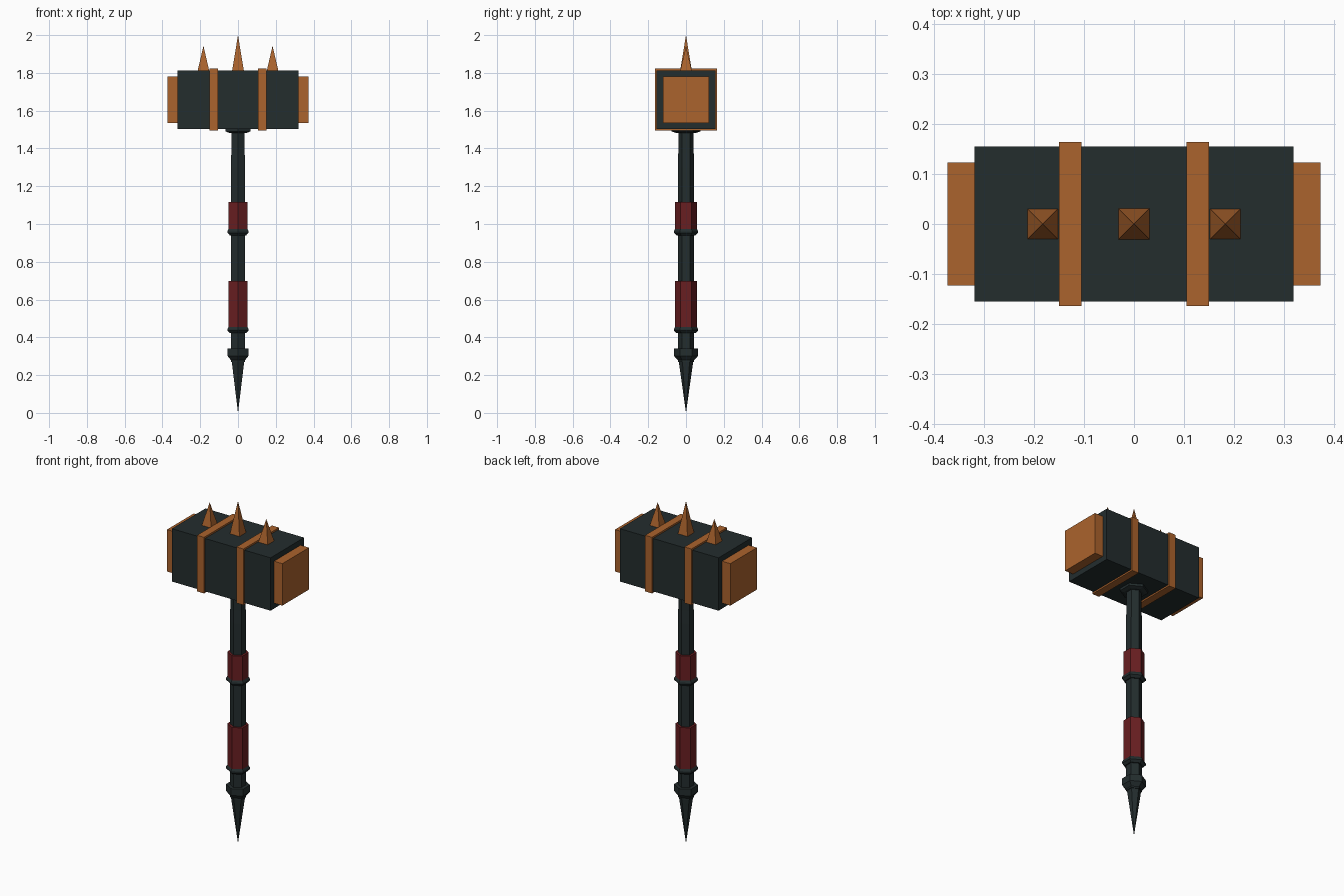
import bpy, bmesh, math

if "Cube" in bpy.data.objects:
    bpy.data.objects.remove(bpy.data.objects["Cube"])


def material(name, rgb):
    m = bpy.data.materials.new(name)
    m.diffuse_color = (*rgb, 1)
    m.use_nodes = True
    m.node_tree.nodes["Principled BSDF"].inputs["Base Color"].default_value = m.diffuse_color
    return m


IRON = material("dark iron", (0.017, 0.026, 0.027))
COPPER = material("copper", (0.41, 0.125, 0.026))
LEATHER = material("red leather", (0.14, 0.013, 0.015))


def finish(name, bm, mat):
    bmesh.ops.recalc_face_normals(bm, faces=bm.faces)
    mesh = bpy.data.meshes.new(name)
    bm.to_mesh(mesh)
    bm.free()
    mesh.materials.append(mat)
    ob = bpy.data.objects.new(name, mesh)
    bpy.context.collection.objects.link(ob)
    return ob


def box(name, x, y, z, mat):
    """Box from (min, max) spans."""
    bm = bmesh.new()
    bmesh.ops.create_cube(bm, size=1)
    for v in bm.verts:
        v.co = [s[0] if c < 0 else s[1] for c, s in zip(v.co, (x, y, z))]
    return finish(name, bm, mat)


def hex_turn(name, profile, mat):
    """Six-sided solid from (radius, z) rings, with corners on +-y."""
    bm = bmesh.new()
    rings = []
    for r, z in profile:
        if r == 0:
            rings.append([bm.verts.new((0, 0, z))] * 6)
        else:
            angles = [math.radians(30 + 60 * i) for i in range(6)]
            rings.append([bm.verts.new((r * math.cos(a), r * math.sin(a), z)) for a in angles])
    for lo, hi in zip(rings, rings[1:]):
        for i in range(6):
            j = (i + 1) % 6
            bm.faces.new(list(dict.fromkeys((lo[i], lo[j], hi[j], hi[i]))))
    for ring, (r, z) in ((rings[0], profile[0]), (rings[-1], profile[-1])):
        if r:
            bm.faces.new(ring)
    return finish(name, bm, mat)


def spike(name, x, tip):
    """Square pyramid on top of the head."""
    bm = bmesh.new()
    h = 0.032
    base = [bm.verts.new((x + h * a, h * b, 1.805)) for a, b in ((-1, -1), (1, -1), (1, 1), (-1, 1))]
    top = bm.verts.new((x, 0, tip))
    bm.faces.new(base)
    for i in range(4):
        bm.faces.new((base[i], base[(i + 1) % 4], top))
    finish(name, bm, COPPER)


# Hammer head with striking plates, bands and spikes
box("head", (-0.319, 0.319), (-0.155, 0.155), (1.503, 1.812), IRON)
for side, s in (("left", -1), ("right", 1)):
    box(side + "_striking_plate", sorted((0.315 * s, 0.373 * s)), (-0.123, 0.123), (1.535, 1.78), COPPER)
    box(side + "_band", sorted((0.105 * s, 0.15 * s)), (-0.164, 0.164), (1.494, 1.822), COPPER)
    spike(side + "_spike", 0.183 * s, 1.943)
spike("centre_spike", 0, 2.0)

# Handle
hex_turn("shaft", [(0.043, 0.27), (0.043, 1.3), (0.041, 1.375), (0.041, 1.51)], IRON)
hex_turn("head_collar", [(0.055, 1.483), (0.076, 1.49), (0.076, 1.51)], IRON)

# Leather grips, each with a flared iron ring at its lower end
for name, low, high in (("upper", 0.97, 1.117), ("lower", 0.452, 0.697)):
    hex_turn(name + "_grip", [(0.057, low), (0.057, high)], LEATHER)
    hex_turn(name + "_ring", [(0.050, low - 0.03), (0.064, low - 0.017),
                              (0.064, low - 0.007), (0.054, low + 0.008)], IRON)

# Pommel collar and pointed foot
hex_turn("pommel_collar", [(0.042, 0.278), (0.064, 0.302), (0.064, 0.342)], IRON)
hex_turn("foot_point", [(0, 0), (0.040, 0.285)], IRON)
